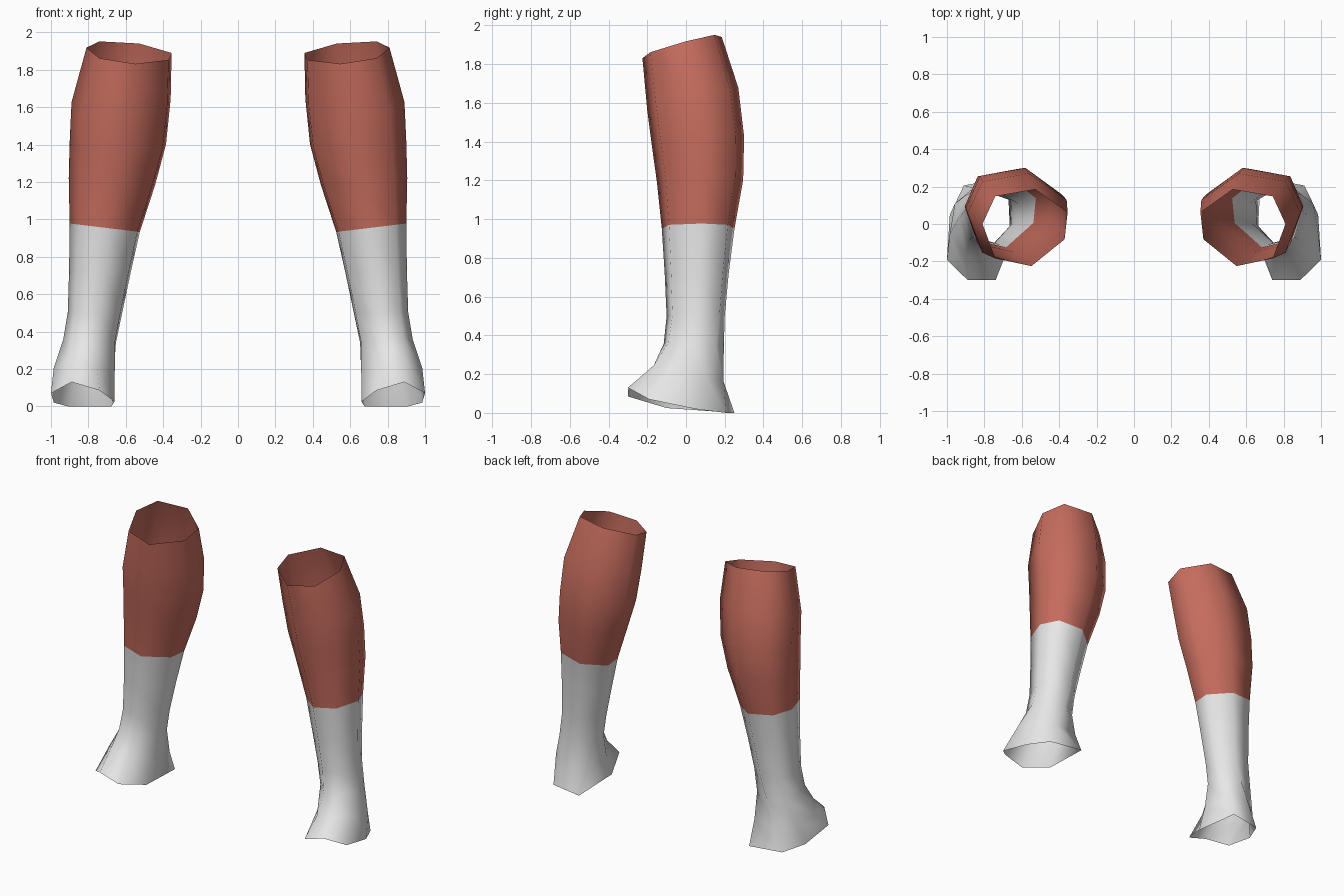
import bpy
import bmesh

cube = bpy.data.objects.get("Cube")
if cube:
    bpy.data.objects.remove(cube, do_unlink=True)


def make_material(name, rgb):
    mat = bpy.data.materials.new(name)
    mat.use_nodes = True
    color = (*rgb, 1.0)
    mat.diffuse_color = color
    bsdf = mat.node_tree.nodes["Principled BSDF"]
    bsdf.inputs["Base Color"].default_value = color
    bsdf.inputs["Roughness"].default_value = 0.8
    return mat


RED = make_material("brick red", (0.56, 0.15, 0.11))
GREY = make_material("light grey", (0.8, 0.8, 0.8))

# Seven-sided cross-sections in a unit box: x, y, and height offset
CALF = [(-0.15, -1, 0), (0.70, -0.80, 0), (1, 0.10, 0), (0.70, 0.82, 0),
        (-0.24, 1, 0), (-1, 0.40, 0), (-0.93, -0.30, 0)]
FOOT = [(-0.53, -1, 0.085), (0.35, -1, 0.13), (1, -0.60, 0.07), (0.91, 0.27, 0.02),
        (0.47, 0.84, 0.0), (-0.90, 1, 0.0), (-1, -0.27, 0.025)]

# Rings from knee to sole: z, x min, x max, y min, y max, slope in x, slope in y, foot blend
RINGS = [
    (1.89, 0.355, 0.81, -0.225, 0.185, 0.10, 0.27, 0),
    (1.62, 0.360, 0.89, -0.20, 0.27, 0.00, 0.25, 0),
    (1.40, 0.385, 0.90, -0.175, 0.30, 0.04, 0.12, 0),
    (1.20, 0.443, 0.905, -0.15, 0.295, 0.08, 0.03, 0),
    (0.955, 0.525, 0.90, -0.125, 0.25, 0.12, 0.00, 0),
    (0.72, 0.575, 0.903, -0.11, 0.22, 0.06, 0.00, 0),
    (0.50, 0.62, 0.91, -0.10, 0.20, 0.03, 0.00, 0),
    (0.34, 0.65, 0.935, -0.115, 0.20, 0.00, 0.00, 0.2),
    (0.16, 0.655, 0.985, -0.18, 0.215, 0.00, 0.00, 0.65),
    (0.00, 0.66, 1.00, -0.30, 0.25, 0.00, 0.00, 1),
]
COLOUR_RING = 4  # red above this ring, grey below


def build_leg(name, side):
    bm = bmesh.new()
    rings = []
    for z, x0, x1, y0, y1, sx, sy, blend in RINGS:
        ring = []
        for c, f in zip(CALF, FOOT):
            u, v, dz = (a + (b - a) * blend for a, b in zip(c, f))
            dx, dy = u * (x1 - x0) / 2, v * (y1 - y0) / 2
            ring.append(bm.verts.new((side * ((x0 + x1) / 2 + dx),
                                      (y0 + y1) / 2 + dy,
                                      z + dz + sx * dx + sy * dy)))
        rings.append(ring)
    # Skin the rings, leaving both ends open
    for r, (top, low) in enumerate(zip(rings, rings[1:])):
        for i in range(7):
            j = (i + 1) % 7
            quad = [top[i], low[i], low[j], top[j]]
            face = bm.faces.new(quad if side > 0 else quad[::-1])
            face.material_index = 0 if r < COLOUR_RING else 1
            face.smooth = True
    mesh = bpy.data.meshes.new(name)
    bm.to_mesh(mesh)
    bm.free()
    mesh.materials.append(RED)
    mesh.materials.append(GREY)
    bpy.context.collection.objects.link(bpy.data.objects.new(name, mesh))


build_leg("left_leg_sleeve", 1)
build_leg("right_leg_sleeve", -1)
